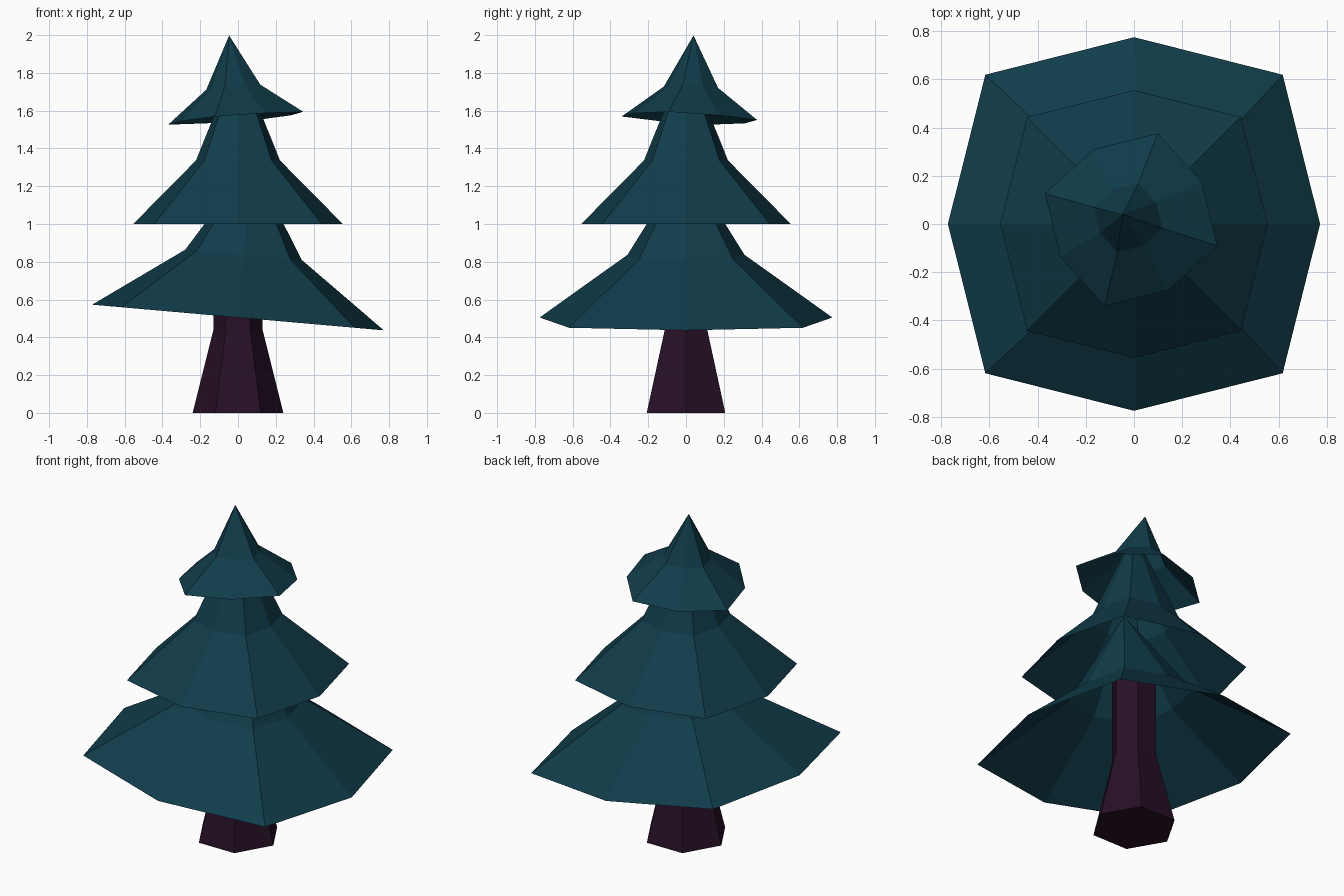
import bpy, math
from mathutils import Vector, Matrix

if "Cube" in bpy.data.objects:
    bpy.data.objects.remove(bpy.data.objects["Cube"])


def material(name, rgb):
    m = bpy.data.materials.new(name)
    m.diffuse_color = (*rgb, 1)
    m.use_nodes = True
    m.node_tree.nodes["Principled BSDF"].inputs["Base Color"].default_value = m.diffuse_color
    return m


TEAL = material("dark teal needles", (0.0052, 0.045, 0.069))
BARK = material("dark purple bark", (0.0200, 0.0050, 0.0190))


def ring(count, radii, z):
    return [Vector((radii[i % 2] * math.cos(2 * math.pi * i / count),
                    radii[i % 2] * math.sin(2 * math.pi * i / count), z))
            for i in range(count)]


def build(name, verts, faces, mat):
    mesh = bpy.data.meshes.new(name)
    mesh.from_pydata(verts, [], faces)
    mesh.materials.append(mat)
    ob = bpy.data.objects.new(name, mesh)
    bpy.context.collection.objects.link(ob)
    return ob


def bands(n, levels):
    return [(k * n + i, k * n + (i + 1) % n, (k + 1) * n + (i + 1) % n, (k + 1) * n + i)
            for k in range(levels - 1) for i in range(n)]


def tier(name, center, radius, mid_height, height, normal, turn=0):
    # open eight-sided skirt with a flared lower band and a pointed top
    verts = []
    for scale, z in ((1, 0), (0.4, mid_height)):
        verts += ring(8, (radius * scale, radius * scale * 1.13), z)
    verts.append(Vector((0, 0, height)))
    tilt = Vector((0, 0, 1)).rotation_difference(Vector(normal)).to_matrix().to_4x4()
    place = Matrix.Translation(center) @ tilt @ Matrix.Rotation(math.radians(turn), 4, 'Z')
    faces = bands(8, 2) + [(8 + i, 8 + (i + 1) % 8, 16) for i in range(8)]
    build(name, [place @ v for v in verts], faces, TEAL)


tier("lower_branches", (0, 0, 0.505), 0.775, 0.333, 0.83, (0.088, 0, 1))
tier("middle_branches", (0, 0, 1.0), 0.555, 0.337, 0.89, (0, 0, 1))
tier("top_branches", (-0.012, 0.018, 1.56), 0.332, 0.165, 0.44, (-0.08, 0.05, 1), 28)

# six-sided trunk with a flared foot
trunk = []
for r, z in ((0.24, 0), (0.13, 0.44), (0.13, 1.0)):
    trunk += ring(6, (r, r), z)
build("trunk", trunk, bands(6, 3) + [tuple(range(5, -1, -1)), tuple(range(12, 18))], BARK)
